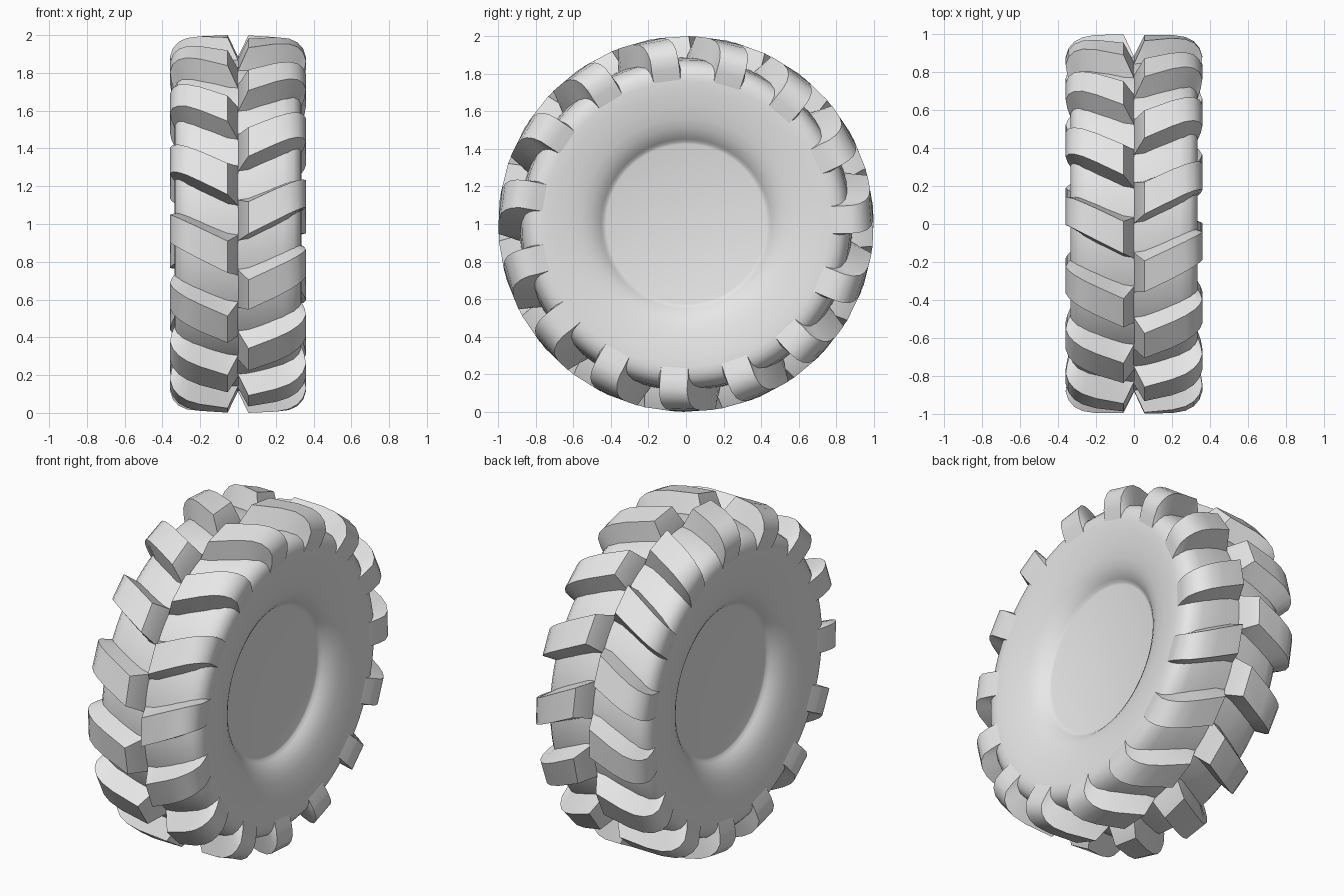
import bpy, bmesh, math

if "Cube" in bpy.data.objects:
    bpy.data.objects.remove(bpy.data.objects["Cube"])

COUNT = 15          # lugs per side
SEG = 96            # segments round the tyre

grey = bpy.data.materials.new("plain_grey")
grey.diffuse_color = (0.8, 0.8, 0.8, 1)
grey.use_nodes = True
grey.node_tree.nodes["Principled BSDF"].inputs["Base Color"].default_value = grey.diffuse_color


def polar(x, r, deg):
    a = math.radians(deg)
    return (x, -r * math.cos(a), 1 + r * math.sin(a))


def finish(bm, name, angle):
    bmesh.ops.recalc_face_normals(bm, faces=bm.faces)
    me = bpy.data.meshes.new(name)
    bm.to_mesh(me)
    bm.free()
    me.materials.append(grey)
    ob = bpy.data.objects.new(name, me)
    bpy.context.collection.objects.link(ob)
    bpy.ops.object.select_all(action='DESELECT')
    ob.select_set(True)
    bpy.context.view_layer.objects.active = ob
    bpy.ops.object.shade_smooth_by_angle(angle=math.radians(angle))
    return ob


# Tyre body: half profile (x, radius) from the hub disc out to the tread centre
half = [(.226, .425), (.230, .438), (.244, .452), (.264, .475), (.285, .51), (.303, .56),
        (.318, .63), (.329, .70), (.335, .76), (.334, .795), (.322, .828),
        (.295, .857), (.24, .874), (.12, .883), (0, .886)]
profile = half + [(-x, r) for x, r in reversed(half[:-1])]
bm = bmesh.new()
rings = [[bm.verts.new(polar(x, r, 360 * i / SEG)) for i in range(SEG)] for x, r in profile]
for a, b in zip(rings, rings[1:]):
    for i in range(SEG):
        j = (i + 1) % SEG
        bm.faces.new((a[i], a[j], b[j], b[i]))
# Flat hub discs closing both sides
bm.faces.new(rings[0])
bm.faces.new(rings[-1])
finish(bm, "tyre_body", 35)

# Lug stations: top x, top radius, top half-angle, base x, base radius, base half-angle
stations = [
    (.000, .887, 7.0, .000, .860, 7.3),
    (.055, 1.00, 4.9, .055, .860, 7.4),
    (.200, .997, 4.8, .190, .855, 7.0),
    (.270, .986, 4.7, .250, .845, 6.8),
    (.315, .964, 4.7, .280, .830, 6.5),
    (.345, .930, 4.7, .300, .810, 6.2),
    (.360, .885, 4.8, .312, .790, 6.0),
    (.352, .830, 5.1, .318, .780, 5.8),
    (.331, .755, 5.4, .320, .755, 5.6),
]


def add_lug(bm, side, start):
    """One slanted block from the tread centre, running out into the sidewall."""
    loops = []
    for tx, tr, th, bx, br, bh in stations:
        mid = start + 28 * max(tx - .03, 0)
        if tr < .88 and tx > .1:
            mid = start + 28 * .33
        loops.append([bm.verts.new(polar(side * x, r, mid + d)) for x, r, d in
                      ((bx, br, -bh), (tx, tr, -th), (tx, tr, th), (bx, br, bh))])
    for a, b in zip(loops, loops[1:]):
        for i in range(4):
            j = (i + 1) % 4
            bm.faces.new((a[i], a[j], b[j], b[i]))
    bm.faces.new(loops[0])
    bm.faces.new(loops[-1])


# Chevron lugs, the two sides staggered by half a pitch
pitch = 360 / COUNT
for name, side, offset in (("right_lugs", 1, 1.2), ("left_lugs", -1, 1.2 + pitch / 2)):
    bm = bmesh.new()
    for k in range(COUNT):
        add_lug(bm, side, offset + k * pitch)
    finish(bm, name, 32)
